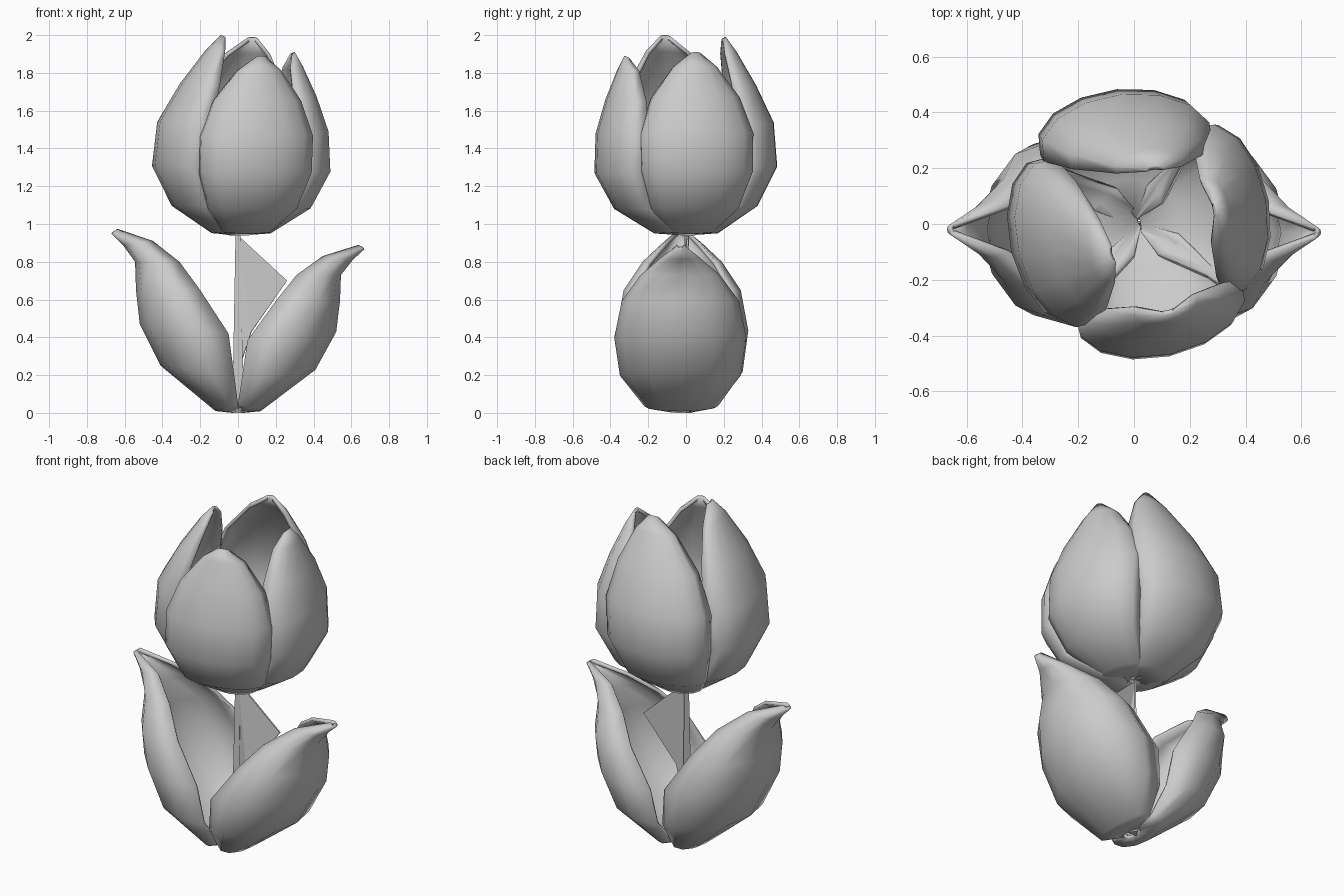
import bpy, bmesh, math
from mathutils import Matrix, Vector

if "Cube" in bpy.data.objects:
    bpy.data.objects.remove(bpy.data.objects["Cube"])


def finish(name, bm):
    me = bpy.data.meshes.new(name)
    bm.to_mesh(me)
    bm.free()
    ob = bpy.data.objects.new(name, me)
    bpy.context.collection.objects.link(ob)
    bpy.ops.object.select_all(action='DESELECT')
    ob.select_set(True)
    bpy.context.view_layer.objects.active = ob
    return ob


def cupped_blade(name, rows, azimuth, thickness, wrap, tip_z=None,
                 shift=(0, 0), lean=0.0, cols=8):
    """Rows are (centre z, centre radius, half width, edge radius, edge z)."""
    bm = bmesh.new()
    turn = Matrix.Rotation(math.radians(azimuth), 4, 'Z')
    wrap = math.radians(wrap)
    z0, top = rows[0][0], max(max(r[0], r[4]) for r in rows)
    scale = ((tip_z - z0) / (top - z0)) if tip_z else 1
    grid = []
    for zc, rc, hw, re, ze in rows:
        line = []
        side = lean * ((zc - z0) / (top - z0)) ** 3
        for i in range(cols + 1):
            a = (2 * i / cols - 1) * wrap
            k = (1 - math.cos(a)) / (1 - math.cos(wrap))
            z = z0 + (zc + (ze - zc) * k - z0) * scale
            p = turn @ Vector((rc + (re - rc) * k, side + hw * math.sin(a), z))
            line.append(bm.verts.new(p + Vector((*shift, 0))))
        grid.append(line)
    for a, b in zip(grid, grid[1:]):
        for i in range(cols):
            bm.faces.new((a[i], a[i + 1], b[i + 1], b[i]))
    ob = finish(name, bm)
    mod = ob.modifiers.new("thickness", 'SOLIDIFY')
    mod.thickness = thickness
    mod.offset = -1
    bpy.ops.object.shade_smooth_by_angle(angle=math.radians(60))
    return ob


def petal_rows(tip_r):
    lean = tip_r - 0.35
    return [(0.94, 0.02, 0.03, 0.01, 0.94),
            (0.95, 0.17, 0.13, 0.06, 0.96),
            (1.08, 0.38, 0.24, 0.22, 1.08),
            (1.27, 0.485, 0.305, 0.28, 1.27),
            (1.48, 0.48 + lean * 0.1, 0.31, 0.27 + lean * 0.1, 1.46),
            (1.66, 0.435 + lean * 0.45, 0.24, 0.27 + lean * 0.35, 1.65),
            (1.82, 0.38 + lean * 0.8, 0.12, 0.29 + lean * 0.7, 1.81),
            (1.89, tip_r, 0.03, tip_r - 0.02, 1.88)]


# Four overlapping petals
for name, az, tip_r, tip_z, shift, lean in (
        ("front_petal", -78, 0.34, 1.89, (0.025, 0.0), 0.03),
        ("right_petal", 10, 0.30, 1.91, (0.005, 0.0), 0.0),
        ("back_petal", 96, 0.20, 1.99, (-0.015, 0.0), -0.11),
        ("left_petal", 194, 0.15, 2.0, (0.03, 0.02), 0.10)):
    cupped_blade(name, petal_rows(tip_r), az, 0.02, 102, tip_z, shift, lean)

# Two deep leaves whose edges curl back inward
leaf = [(0.0, 0.03, 0.06, 0.0, 0.01),
        (0.01, 0.12, 0.19, 0.0, 0.05),
        (0.25, 0.41, 0.32, 0.02, 0.2),
        (0.47, 0.52, 0.35, 0.05, 0.42),
        (0.65, 0.54, 0.31, 0.20, 0.65),
        (0.8, 0.545, 0.21, 0.31, 0.80),
        (0.89, 0.61, 0.10, 0.45, 0.91),
        (0.95, 0.67, 0.02, 0.64, 0.975)]
cupped_blade("left_leaf", leaf, 180, 0.02, 122, shift=(0, -0.02))
cupped_blade("right_leaf", leaf, 0, 0.02, 122, tip_z=0.89, shift=(0, -0.03))

# Slender three-sided stem
bm = bmesh.new()
bmesh.ops.create_cone(bm, cap_ends=True, segments=3, radius1=0.035, radius2=0.015,
                      depth=0.95, matrix=Matrix.Translation((0.0, 0, 0.475)))
finish("stem", bm)

# Angular bract beside the stem
bm = bmesh.new()
a, b, c, d = [bm.verts.new(p) for p in
              ((0.0, 0, 0.94), (0.01, 0, 0.25), (0.07, -0.02, 0.43), (0.26, 0.02, 0.7))]
bm.faces.new((a, b, c))
bm.faces.new((a, c, d))
bract = finish("stem_bract", bm)
bract.modifiers.new("thickness", 'SOLIDIFY').thickness = 0.01
